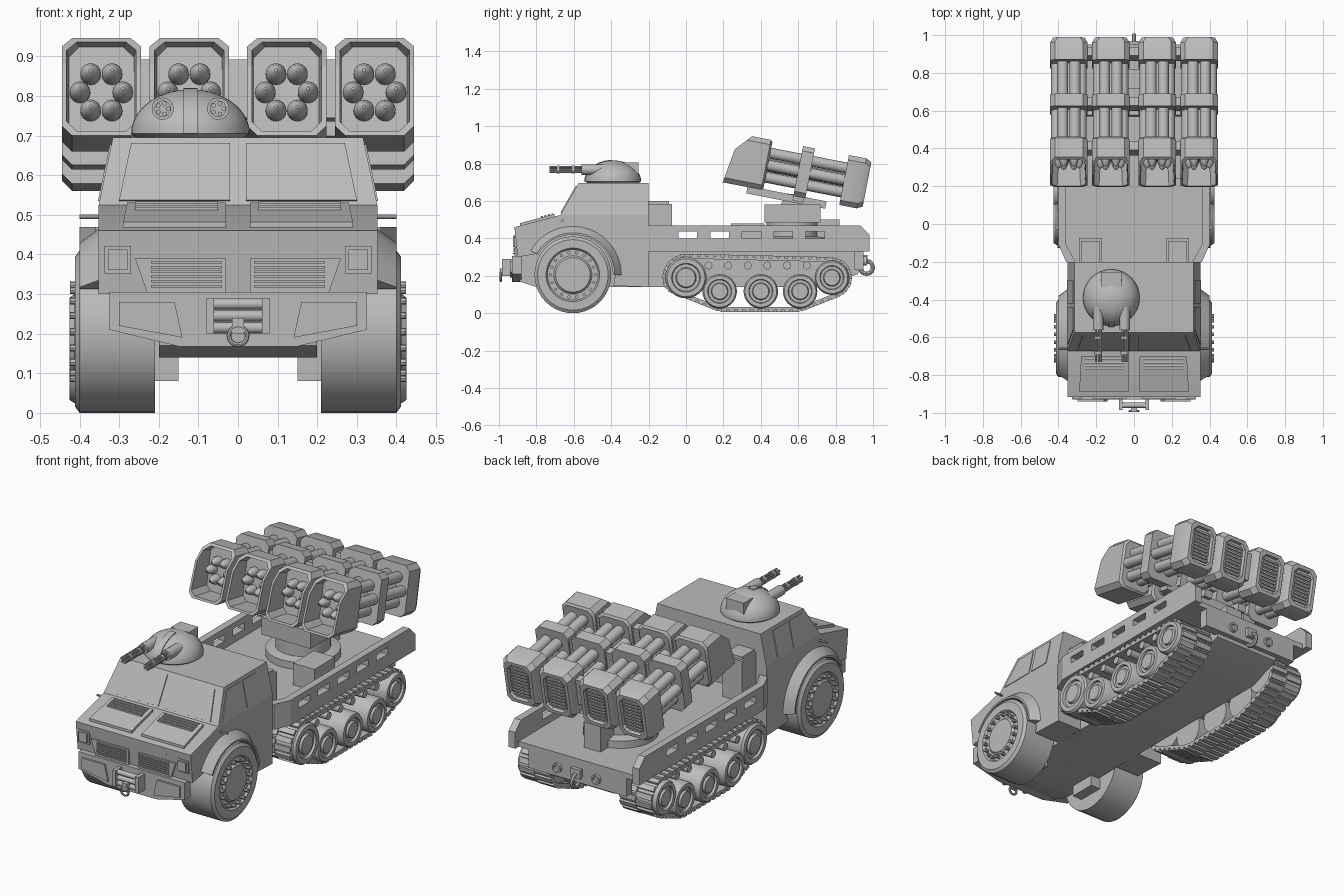
import bpy, bmesh
from math import pi, sin, cos, radians, atan2
from mathutils import Matrix, Vector

if "Cube" in bpy.data.objects:
    bpy.data.objects.remove(bpy.data.objects["Cube"])

SHADE = 0.5
grey = bpy.data.materials.new("plain grey")
grey.use_nodes = True
grey.diffuse_color = (SHADE, SHADE, SHADE, 1)
grey.node_tree.nodes["Principled BSDF"].inputs["Base Color"].default_value = grey.diffuse_color

IDENTITY = Matrix()
SIDES = (-1, 1)
# Main levels and widths
BELLY, DECK, BELT, ROOF = 0.14, 0.33, 0.525, 0.695
CAB, BED, HULL = 0.352, 0.4, 0.2
NOSE, CAB_BACK, TAIL = -0.917, -0.2, 0.95


def finish(name, mesh):
    bmesh.ops.recalc_face_normals(mesh, faces=mesh.faces)
    data = bpy.data.meshes.new(name)
    mesh.to_mesh(data)
    mesh.free()
    data.materials.append(grey)
    part = bpy.data.objects.new(name, data)
    bpy.context.collection.objects.link(part)
    bpy.ops.object.select_all(action='DESELECT')
    part.select_set(True)
    bpy.context.view_layer.objects.active = part
    bpy.ops.object.shade_smooth_by_angle(angle=radians(32))


def add_loft(mesh, rings, matrix=IDENTITY, closed=False):
    loops = [[mesh.verts.new(matrix @ Vector(point)) for point in ring] for ring in rings]
    if closed:
        loops.append(loops[0])
    for lower, upper in zip(loops, loops[1:]):
        for i in range(len(lower)):
            mesh.faces.new((lower[i - 1], lower[i], upper[i], upper[i - 1]))
    if not closed:
        mesh.faces.new(loops[0])
        mesh.faces.new(loops[-1])


def add_plate(mesh, points, offset, matrix=IDENTITY):
    add_loft(mesh, [points, [Vector(point) + Vector(offset) for point in points]], matrix)


def add_prism(mesh, outline, left, right, matrix=IDENTITY):
    add_plate(mesh, [(left, y, z) for y, z in outline], (right - left, 0, 0), matrix)


def add_box(mesh, left, right, front, rear, low, high, matrix=IDENTITY):
    add_prism(mesh, [(front, low), (rear, low), (rear, high), (front, high)], left, right, matrix)


def add_slab(mesh, half_width, front, rear, low, high, matrix=IDENTITY):
    add_box(mesh, -half_width, half_width, front, rear, low, high, matrix)


def circle(radius, height, sides):
    return [(radius * cos(2 * pi * i / sides), radius * sin(2 * pi * i / sides), height)
            for i in range(sides)]


def add_lathe(mesh, profile, matrix, sides=32):
    add_loft(mesh, [circle(radius, height, sides) for height, radius in profile], matrix)


def add_rod(mesh, radius, start, end, matrix, sides=16):
    add_lathe(mesh, [(start, radius), (end, radius)], matrix, sides)


def add_ring(mesh, radius, thickness, matrix):
    tube = circle(thickness, 0, 8)
    rings = [[((radius + a) * x, (radius + a) * y, b) for a, b, _ in tube]
             for x, y, _ in circle(1, 0, 20)]
    add_loft(mesh, rings, matrix, closed=True)


def outward(side, y, z):
    return Matrix.Translation((0, y, z)) @ Matrix.Rotation(side * pi / 2, 4, 'X' if not side else 'Y')


def rearward(x, y, z):
    return Matrix.Translation((x, y, z)) @ Matrix.Rotation(-pi / 2, 4, 'X')


def arc(centre, radius, angles):
    return [(centre[0] + radius * cos(radians(angle)), centre[1] + radius * sin(radians(angle)))
            for angle in angles]


def add_wheel(mesh, side, centre, radius, inner, outer):
    lip = outer + 0.012
    add_lathe(mesh, [(inner, radius), (outer, radius), (lip, radius * 0.92), (lip, radius * 0.7),
                     (outer, radius * 0.66), (outer, radius / 2), (lip, radius * 0.45)],
              outward(side, *centre), 40)


# Cab: centre block, sides with wheel arches, tapered upper cabin
AXLE, TYRE = (-0.605, 0.205), 0.205
SHIELD_FOOT, SHIELD_TOP = -0.672, -0.575
ROOF_WIDTH = 0.316
hood_line = [(CAB_BACK, BELLY), (CAB_BACK, BELT), (SHIELD_FOOT, BELT), (NOSE, 0.46)]
arch = arc(AXLE, TYRE + 0.02, range(150, -16, -11))
mesh = bmesh.new()
add_prism(mesh, hood_line + [(-0.89, 0.17), (-0.8, BELLY)], -HULL, HULL)
for side in SIDES:
    add_prism(mesh, hood_line + [(-0.9, 0.3)] + arch, side * HULL, side * CAB)
add_loft(mesh, [[(-w, y, z), (w, y, z), (w, CAB_BACK, z), (-w, CAB_BACK, z)]
                for w, y, z in ((CAB, SHIELD_FOOT, BELT), (ROOF_WIDTH, SHIELD_TOP, ROOF))])
finish("cab_body", mesh)

# Windows and door plates
def blend(low, high, share):
    return low + (high - low) * share


def cab_point(share, x=None, y=None):
    if x is None:
        x = blend(CAB, ROOF_WIDTH, share)
    if y is None:
        y = blend(SHIELD_FOOT, SHIELD_TOP, share)
    return x, y, blend(BELT, ROOF, share)


SILL, HEAD = 0.06, 0.9
mesh = bmesh.new()
for side in SIDES:
    add_plate(mesh, [cab_point(share, x=side * x) for share, x in
                     ((SILL, 0.02), (SILL, 0.3), (HEAD, 0.27), (HEAD, 0.02))], (0, -0.005, 0.003))
    for low_front, high_front, rear in ((-0.64, -0.56, -0.44), (-0.42, -0.42, -0.3)):
        pane = [cab_point(share, y=y) for share, y in
                ((SILL, low_front), (SILL, rear), (HEAD, rear), (HEAD, high_front))]
        add_plate(mesh, [(side * x, y, z) for x, y, z in pane], (side * 0.004, 0, 0))
finish("windows", mesh)

# Hood panels with slats
def hood(y):
    return blend(0.46, BELT, (y - NOSE) / (SHIELD_FOOT - NOSE))


mesh = bmesh.new()
for side in SIDES:
    front, rear = NOSE + 0.03, SHIELD_FOOT - 0.03
    add_plate(mesh, [(side * x, y, hood(y)) for x, y in
                     ((0.03, front), (0.29, front), (0.28, rear), (0.03, rear))], (0, 0, 0.014))
    for i in range(1, 5):
        y = rear - i * 0.018
        add_box(mesh, side * 0.05, side * 0.26, y, y + 0.01, hood(y), hood(y) + 0.022)
finish("hood_panels", mesh)

# Grilles and headlights
mesh = bmesh.new()
for side in SIDES:
    low, high, face = 0.305, 0.39, -0.9
    add_plate(mesh, [(side * x, face, z) for x, z in
                     ((0.03, low), (0.23, low), (0.26, high), (0.03, high))], (0, NOSE - face, 0))
    for i in range(1, 7):
        z = low + i * 0.012
        add_box(mesh, side * 0.04, side * 0.22, face - 0.024, face, z, z + 0.006)
    for inset in (0, 0.009):
        add_box(mesh, side * (0.27 + inset), side * (0.337 - inset), NOSE - inset, face,
                0.352 + inset, 0.422 - inset)
finish("grilles_and_headlights", mesh)

# Front bumper, pads, winch and tow ring
mesh = bmesh.new()
half = [(0.325, 0.305), (0.325, 0.21), (0.15, 0.168)]
add_plate(mesh, [(x, -0.93, z) for x, z in half + [(-x, z) for x, z in reversed(half)]], (0, 0.05, 0))
for side in SIDES:
    add_plate(mesh, [(side * x, -0.93, z) for x, z in
                     ((0.16, 0.28), (0.3, 0.28), (0.3, 0.22), (0.14, 0.19))], (0, -0.01, 0))
finish("front_bumper", mesh)

WINCH = -0.96
mesh = bmesh.new()
for side in SIDES:
    add_box(mesh, side * 0.06, side * 0.08, WINCH - 0.025, NOSE, 0.2, 0.29)
for z in (0.215, 0.245, 0.275):
    add_rod(mesh, 0.014, -0.065, 0.065, outward(1, WINCH, z))
add_slab(mesh, 0.015, WINCH - 0.035, WINCH, 0.2, 0.24)
add_ring(mesh, 0.023, 0.006, rearward(0, WINCH - 0.03, 0.195))
finish("winch", mesh)

# Front wheels with ringed bolts
mesh = bmesh.new()
for side in SIDES:
    add_wheel(mesh, side, AXLE, TYRE, HULL + 0.01, BED)
    for y, z in arc(AXLE, 0.12, range(0, 360, 20)):
        add_rod(mesh, 0.009, BED - 0.01, BED + 0.024, outward(side, y, z), 8)
finish("front_wheels", mesh)

# Fenders, side rods and axle housings
mesh = bmesh.new()
for side in SIDES:
    edges = [(x, arc(AXLE, TYRE + gap, range(0, 161, 10)))
             for x, gap in ((CAB, 0.01), (BED, 0.01), (BED, 0.02), (CAB, 0.055))]
    add_loft(mesh, [[(side * x, *curve[i]) for x, curve in edges] for i in range(len(arch))])
    add_rod(mesh, 0.006, CAB - 0.01, BED, outward(side, -0.66, 0.495), 8)
    add_box(mesh, side * 0.15, side * 0.21, -0.68, -0.53, 0.08, 0.3)
finish("fenders", mesh)

# Hull, rear panel and towing eye
mesh = bmesh.new()
add_prism(mesh, [(-0.84, HULL), (-0.76, BELLY), (0.74, BELLY), (0.92, 0.21), (0.94, DECK), (-0.84, DECK)],
          -HULL, HULL)
add_slab(mesh, 0.3, 0.9, TAIL, 0.23, DECK)
for side in SIDES:
    add_lathe(mesh, [(0, 0.026), (0.015, 0.026), (0.015, 0.017), (0.005, 0.014)],
              rearward(side * 0.12, TAIL, 0.28))
add_slab(mesh, 0.03, TAIL, TAIL + 0.02, 0.26, 0.31)
add_ring(mesh, 0.034, 0.011, outward(1, TAIL + 0.015, 0.245))
finish("hull", mesh)

# Cargo bed with slotted rails and storage boxes
RAIL_TOP, RAIL = 0.47, 0.36
PITCH, POST, RAIL_START, RAIL_END = 0.17, 0.07, -0.11, 0.74
mesh = bmesh.new()
add_slab(mesh, BED, RAIL_START, TAIL, DECK, RAIL)
add_slab(mesh, RAIL, CAB_BACK, RAIL_START, DECK, RAIL)
for side in SIDES:
    inside, outside = side * RAIL, side * BED
    add_box(mesh, inside, outside, RAIL_START, RAIL_END, DECK, 0.4)
    add_box(mesh, inside, outside, RAIL_START, RAIL_END, 0.437, RAIL_TOP)
    for i in range(5):
        y = RAIL_START + i * PITCH
        add_box(mesh, inside, outside, y, y + POST, 0.4, 0.437)
    end = TAIL + 0.03
    add_prism(mesh, [(RAIL_END, DECK), (end, DECK), (end, 0.42), (end - 0.05, RAIL_TOP),
                     (RAIL_END, RAIL_TOP)], inside, outside)
    add_plate(mesh, [(inside, CAB_BACK, DECK), (outside, RAIL_START, DECK), (inside, RAIL_START, DECK),
                     (inside - side * 0.05, CAB_BACK, DECK)], (0, 0, RAIL_TOP - DECK))
    add_box(mesh, side * 0.17, side * 0.29, CAB_BACK, -0.075, RAIL, 0.585)
    add_box(mesh, side * 0.18, side * 0.28, CAB_BACK, -0.09, RAIL, 0.6)
add_box(mesh, 0.17, 0.3, 0.24, 0.42, RAIL, 0.48)
finish("cargo_bed", mesh)

# Road wheels and return rollers
ROAD, SPROCKET = 0.092, 0.11
front_hub, rear_hub = (0, 0.19), (0.78, 0.19)
road_hubs = [(y, 0.117) for y in (0.18, 0.4, 0.61)]
mesh = bmesh.new()
for side in SIDES:
    for hub in (front_hub, rear_hub):
        add_wheel(mesh, side, hub, SPROCKET if hub == front_hub else ROAD, 0.22, 0.413)
    for hub in road_hubs:
        add_wheel(mesh, side, hub, ROAD, 0.22, 0.413)
    for i in range(6):
        add_rod(mesh, 0.021, HULL, BED, outward(side, 0.12 + i * 0.105, 0.255))
finish("road_wheels", mesh)

# Tracks: staggered pads along a closed path around the wheels
path = arc(front_hub, SPROCKET, range(210, 89, -20)) + arc(rear_hub, ROAD, range(90, -61, -25))
path += [arc(hub, ROAD, [270])[0] for hub in reversed(road_hubs)]
path = [Vector(point) for point in path + path[:1]]
total = sum((b - a).length for a, b in zip(path, path[1:]))
LINKS = 52
step = total / LINKS


def along(distance):
    distance %= total
    for a, b in zip(path, path[1:]):
        length = (b - a).length
        if distance <= length:
            return a.lerp(b, distance / length)
        distance -= length
    return path[0]


def link_frame(index):
    start, end = along((index - 0.5) * step), along((index + 0.5) * step)
    middle, run = (start + end) / 2, end - start
    return Matrix.Translation((0, *middle)) @ Matrix.Rotation(atan2(run.y, run.x), 4, 'X')


mesh = bmesh.new()
for side in SIDES:
    inner, middle, outer = side * 0.21, side * 0.31, side * 0.405
    for i in range(LINKS):
        add_box(mesh, inner, outer, -step / 2, step / 2, -0.008, 0.006, link_frame(i))
        add_box(mesh, inner, middle, -step / 3, step / 3, 0, 0.018, link_frame(i))
        add_box(mesh, middle, outer, -step / 3, step / 3, 0, 0.018, link_frame(i + 0.5))
finish("tracks", mesh)

# Dome turret with hatch and front band
DOME, RISE = 0.15, 0.112
turret = Matrix.Translation((-0.12, -0.39, ROOF))
quarter = arc((0, 0), 1, range(0, 90, 8))
mesh = bmesh.new()
add_lathe(mesh, [(0, DOME - 0.015)] + [(0.01 + RISE * up, DOME * flat) for flat, up in quarter], turret, 40)
add_slab(mesh, 0.055, 0.055, 0.135, 0.05, RISE, turret)
add_loft(mesh, [[(x, -DOME * flat * swell, 0.01 + RISE * up * swell)
                 for x, swell in ((-0.018, 0.95), (0.018, 0.95), (0.018, 1.03), (-0.018, 1.03))]
                for flat, up in quarter], turret)
finish("turret", mesh)

# Twin rotary guns
mesh = bmesh.new()
for side in SIDES:
    gun = turret @ rearward(side * 0.07, 0, 0.073)
    add_rod(mesh, 0.028, -0.17, -0.05, gun)
    for collar in (-0.22, -0.3):
        add_rod(mesh, 0.021, collar, collar + 0.014, gun)
    for x, y, _ in circle(0.014, 0, 5):
        add_rod(mesh, 0.006, -0.34, -0.11, gun @ Matrix.Translation((x, y, 0)), 8)
finish("turret_guns", mesh)

# Launcher pods with rocket tubes, all in one tilted frame
TILT = Matrix.Translation((0, 0.6, 0.76)) @ Matrix.Rotation(radians(-11), 4, 'X')
POD, TALL, CUT, BROW = 0.1, 0.136, 0.026, 0.05


def section(inset, depth):
    wide, tall = POD - inset, TALL - inset
    right = [(wide - CUT, tall), (wide, tall - CUT), (wide, BROW), (wide, CUT - tall), (wide - CUT, -tall)]
    outline = right + [(-x, z) for x, z in reversed(right)]
    return [(x, depth(z) if callable(depth) else depth, z) for x, z in outline]


def slanted_lip(z):
    return -0.363 + 0.16 * z + 0.75 * max(0, z - BROW)


hexagon = circle(0.054, 0, 6)
for number, x in enumerate((-0.345, -0.123, 0.123, 0.345), 1):
    pod = TILT @ Matrix.Translation((x, 0, 0))
    mesh = bmesh.new()
    add_loft(mesh, [section(0.01, -0.165), section(0, -0.175), section(0, slanted_lip),
                    section(0.012, slanted_lip), section(0.018, -0.25)], pod)
    add_loft(mesh, [section(0, 0), section(0, 0.065)], pod)
    add_loft(mesh, [section(0, 0.25), section(0, 0.345), section(0.016, 0.375),
                    section(0.035, 0.375), section(0.04, 0.36)], pod)
    for i in range(-4, 5):
        z = i * 0.019
        add_slab(mesh, 0.05, 0.355, 0.368, z - 0.005, z + 0.005, pod)
    finish("launcher_pod_%d" % number, mesh)

    mesh = bmesh.new()
    for a, b, _ in hexagon:
        add_rod(mesh, 0.029, -0.2, 0.27, pod @ rearward(a * 1.2, 0, b * 1.4))
        add_lathe(mesh, [(-0.31, 0.004), (-0.3, 0.015), (-0.27, 0.026), (-0.24, 0.026)],
                  pod @ rearward(a, 0, b), 16)
    add_rod(mesh, 0.035, -0.2, 0.27, pod @ rearward(0, 0, 0))
    finish("rocket_tubes_%d" % number, mesh)

# Launcher cradle and pedestal
mesh = bmesh.new()
for y in (-0.23, 0.01, 0.28):
    add_slab(mesh, RAIL, y, y + 0.045, -0.06, 0.09, TILT)
for side in SIDES:
    add_box(mesh, side * 0.09, side * 0.14, -0.25, 0.18, -0.17, -0.13, TILT)
    add_prism(mesh, [(0.5, 0.57), (0.66, 0.57), (0.62, 0.63), (0.54, 0.64)], side * 0.05, side * 0.08)
add_slab(mesh, 0.3, 0, 0.06, -0.16, -0.12, TILT)
add_slab(mesh, 0.15, 0.42, 0.72, 0.485, 0.58)
add_lathe(mesh, [(RAIL, 0.19), (BED, 0.19), (0.41, 0.14), (0.49, 0.14)], Matrix.Translation((0, 0.57, 0)))
add_slab(mesh, 0.05, 0.7, 0.82, RAIL, 0.5)
finish("launcher_mount", mesh)
